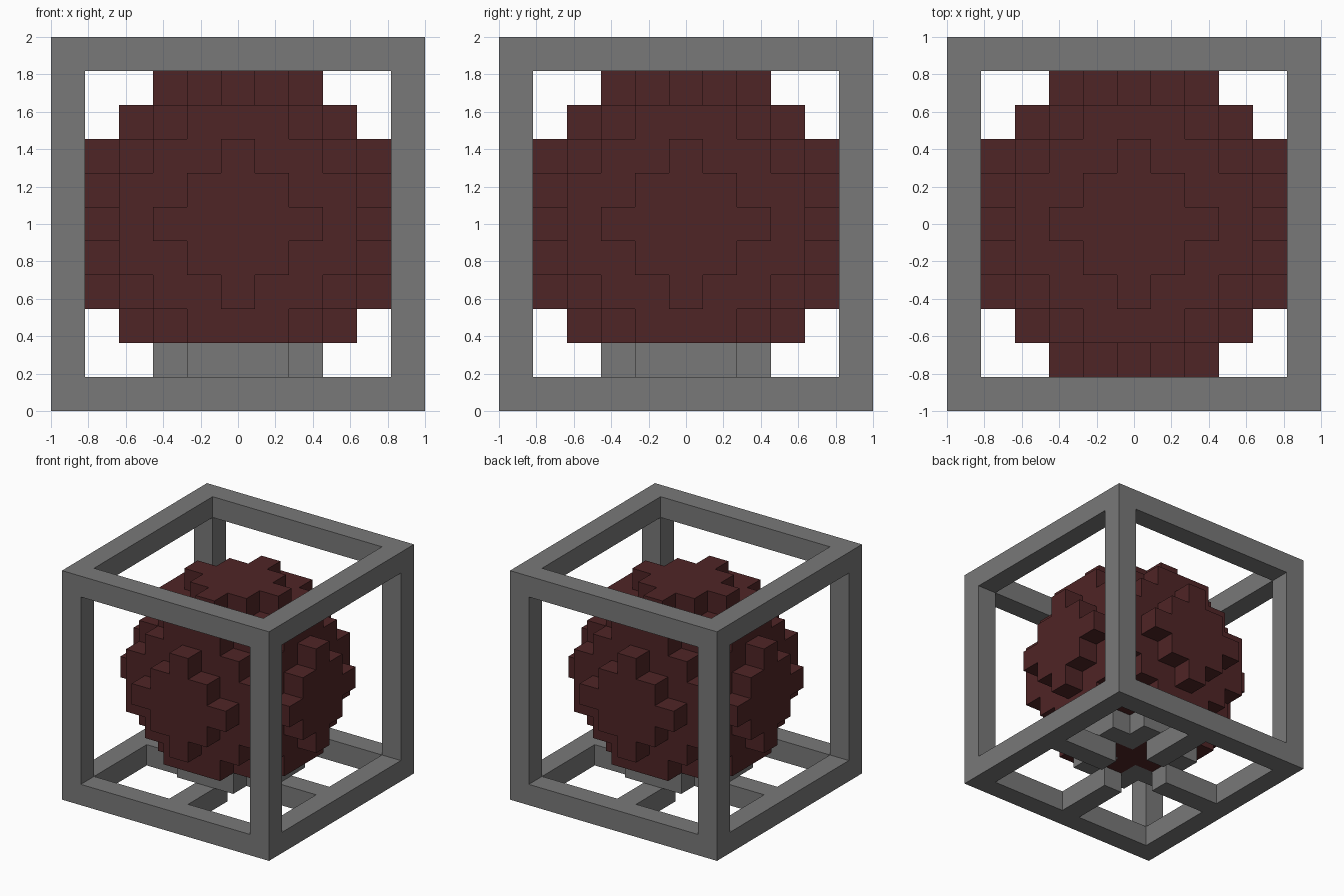
import bpy, bmesh
from mathutils import Vector
from itertools import product

if "Cube" in bpy.data.objects:
    bpy.data.objects.remove(bpy.data.objects["Cube"], do_unlink=True)

N = 5                    # block index runs from -N to N on every axis
S = 2 / (2 * N + 1)      # block size


def material(name, rgb):
    m = bpy.data.materials.new(name)
    m.use_nodes = True
    m.diffuse_color = (*rgb, 1)
    bsdf = m.node_tree.nodes["Principled BSDF"]
    bsdf.inputs["Base Color"].default_value = (*rgb, 1)
    bsdf.inputs["Roughness"].default_value = 0.9
    return m


grey = material("stone grey", (0.19, 0.19, 0.19))
red = material("dark red", (0.078, 0.018, 0.019))

grid = list(product(range(-N, N + 1), repeat=3))

# Cube frame: blocks lying on at least two outer sides
frame = {c for c in grid if sum(abs(v) == N for v in c) >= 2}

# Floor bars: one block wide, from each bottom beam towards the middle
bars = {(x, y, -N) for x, y, z in grid
        if x * y == 0 and 2 <= max(abs(x), abs(y)) < N}

# Cradle ring: five by five without corners, open as a plus in the middle
cradle = {(x, y, 1 - N) for x, y, z in grid
          if max(abs(x), abs(y)) <= 2 and 2 <= abs(x) + abs(y) <= 3}

# Orb: blocks inside a sphere, resting in the cradle
orb = {c for c in grid if sum(v * v for v in c) <= 20.25} - cradle

solid = frame | bars | cradle | orb


def block_part(name, cells, mat):
    """Mesh of the outward block faces that do not touch another block."""
    bm = bmesh.new()
    for cell in sorted(cells):
        centre = Vector(cell)
        for axis, sign in product(range(3), (-1, 1)):
            n = Vector((0, 0, 0))
            n[axis] = sign
            if tuple(int(v) for v in centre + n) in solid:
                continue
            u = Vector((0, 0, 0))
            u[(axis + 1) % 3] = 0.5
            w = n.cross(u)
            mid = centre + n / 2
            corners = (mid - u - w, mid + u - w, mid + u + w, mid - u + w)
            bm.faces.new([bm.verts.new(p * S + Vector((0, 0, 1))) for p in corners])
    bmesh.ops.remove_doubles(bm, verts=bm.verts, dist=1e-4)
    mesh = bpy.data.meshes.new(name)
    bm.to_mesh(mesh)
    bm.free()
    mesh.materials.append(mat)
    obj = bpy.data.objects.new(name, mesh)
    bpy.context.collection.objects.link(obj)


block_part("cube_frame", frame, grey)
block_part("floor_bars", bars, grey)
block_part("cradle_ring", cradle, grey)
block_part("orb", orb, red)
